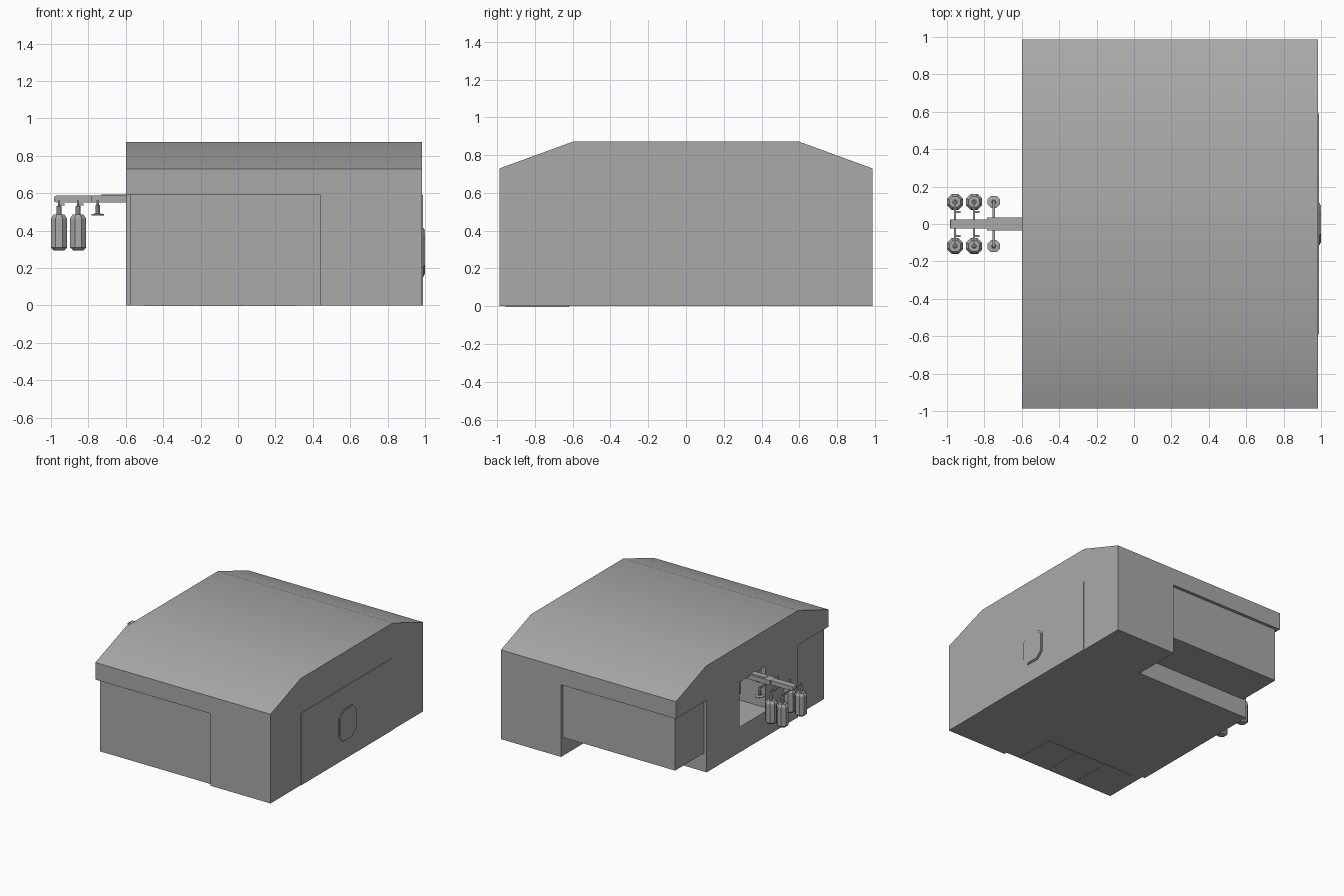
import bpy, bmesh, math
from mathutils import Matrix, Vector

cube = bpy.data.objects.get("Cube")
if cube:
    bpy.data.objects.remove(cube, do_unlink=True)

grey = bpy.data.materials.new("plain_grey")
grey.use_nodes = True
grey.diffuse_color = (0.4, 0.4, 0.4, 1)
grey.node_tree.nodes["Principled BSDF"].inputs["Base Color"].default_value = (0.4, 0.4, 0.4, 1)


def finish(name, bm):
    bmesh.ops.recalc_face_normals(bm, faces=bm.faces)
    mesh = bpy.data.meshes.new(name)
    bm.to_mesh(mesh)
    bm.free()
    mesh.materials.append(grey)
    obj = bpy.data.objects.new(name, mesh)
    bpy.context.collection.objects.link(obj)
    return obj


def box_mesh(x, y, z):
    bm = bmesh.new()
    size = Matrix.Diagonal((x[1] - x[0], y[1] - y[0], z[1] - z[0], 1))
    centre = Matrix.Translation((sum(x) / 2, sum(y) / 2, sum(z) / 2))
    bmesh.ops.create_cube(bm, size=1, matrix=centre @ size)
    return bm


def box(name, x, y, z):
    return finish(name, box_mesh(x, y, z))


def prism_x(name, profile, x0, x1):
    """Extrude a y-z profile along x."""
    bm = bmesh.new()
    face = bm.faces.new([bm.verts.new((x0, y, z)) for y, z in profile])
    ext = bmesh.ops.extrude_face_region(bm, geom=[face])["geom"]
    bmesh.ops.translate(bm, vec=(x1 - x0, 0, 0),
                        verts=[v for v in ext if isinstance(v, bmesh.types.BMVert)])
    return finish(name, bm)


def turned(name, x, y, profile, sides=8):
    """Stack rings of (flat radius, height) into a faceted turned solid."""
    bm = bmesh.new()
    rings = []
    for r, z in profile:
        r /= math.cos(math.pi / sides)
        angles = [(i + 0.5) * math.tau / sides for i in range(sides)]
        rings.append([bm.verts.new((x + r * math.cos(a), y + r * math.sin(a), z)) for a in angles])
    for low, high in zip(rings, rings[1:]):
        for i in range(sides):
            j = (i + 1) % sides
            bm.faces.new((low[i], low[j], high[j], high[i]))
    bm.faces.new(rings[0])
    bm.faces.new(rings[-1])
    return finish(name, bm)


LEFT, RIGHT, END, SIDE, EAVE = 0.985, -0.6, 0.987, 0.59, 0.59

# Roof with softly shaded slopes
roof = prism_x("roof", [(-END, EAVE), (END, EAVE), (END, 0.73), (0.595, 0.873),
                        (-0.595, 0.873), (-END, 0.73)], RIGHT, LEFT)
bpy.context.view_layer.objects.active = roof
roof.select_set(True)
bpy.ops.object.shade_smooth_by_angle(angle=math.radians(30))
roof.select_set(False)

# Central hall with an open hatch in its right wall
bm = box_mesh((RIGHT, LEFT + 0.004), (-SIDE, SIDE), (0, EAVE))
wall = min(bm.faces, key=lambda f: f.calc_center_median().x)
bmesh.ops.inset_region(bm, faces=[wall], thickness=0.02)
for v in wall.verts:
    v.co.y = math.copysign(0.165, v.co.y)
    v.co.z = 0.575 if v.co.z > 0.3 else 0.21
bmesh.ops.delete(bm, geom=[wall], context='FACES')
finish("central_hall", bm)

# Bays at both ends: full-depth solid part and set-back part
for label, s, base in (("front", -1, 0), ("back", 1, 0.15)):
    box(label + "_solid_bay", (0.44, LEFT), sorted((s * SIDE, s * END)), (0, EAVE))
    box(label + "_set_back_bay", (-0.575, 0.44), sorted((s * SIDE, s * 0.962)), (base, EAVE))

# Floor panels under the front bay
for i in range(3):
    x = -0.5 + i * 0.275
    box("floor_panel", (x, x + 0.265), (-0.955, -0.62), (-0.003, 0.002))


# Octagonal hatch on the left wall, with a bevelled rim
def octagon(w, z0, z1, c):
    return [(-w, z0 + c), (-w + c, z0), (w - c, z0), (w, z0 + c),
            (w, z1 - c), (w - c, z1), (-w + c, z1), (-w, z1 - c)]


prism_x("hatch_rim", octagon(0.112, 0.155, 0.415, 0.052), LEFT - 0.01, 0.995)
prism_x("hatch_door", octagon(0.102, 0.165, 0.405, 0.048), LEFT - 0.01, 1.0)

# Telescopic arm reaching out of the open hatch
box("arm_sleeve", (-0.785, -0.4), (-0.036, 0.036), (0.55, 0.588))
arm = box_mesh((-0.985, -0.7), (-0.025, 0.025), (0.551, 0.587))
tip = [e for e in arm.edges if all(v.co.x < -0.9 for v in e.verts)
       and abs(e.verts[0].co.y - e.verts[1].co.y) > 0.01]
bmesh.ops.bevel(arm, geom=tip, offset=0.013, segments=2, profile=0.5, affect='EDGES')
finish("arm_beam", arm)
box("arm_top_plate", (-0.73, -0.6), (-0.02, 0.02), (0.585, 0.592))

# Crossbars carrying hanging bottles and an empty pair of holders
TANK = [(0.028, 0.295), (0.043, 0.31), (0.043, 0.465), (0.03, 0.485)]
for x, loaded in ((-0.957, True), (-0.855, True), (-0.75, False)):
    box("crossbar", (x - 0.006, x + 0.006), (-0.125, 0.125), (0.545, 0.557))
    for y in (-0.118, 0.118):
        if loaded:
            turned("bottle", x, y, TANK)
            turned("bottle_neck", x, y, [(0.013, 0.48), (0.013, 0.53), (0.006, 0.535), (0.006, 0.56)])
            box("clip", (x, x + 0.03), sorted((y * 0.5, y * 0.6)), (0.535, 0.545))
        else:
            turned("holder_disc", x, y, [(0.033, 0.482), (0.033, 0.488), (0.012, 0.492)])
            turned("holder_rod", x, y, [(0.012, 0.488), (0.012, 0.535), (0.006, 0.54), (0.006, 0.56)])

# Guide posts beside the arm inside the opening
for y in (-0.13, 0.13):
    box("guide_post", (-0.58, -0.55), (y - 0.015, y + 0.015), (0.46, 0.58))
